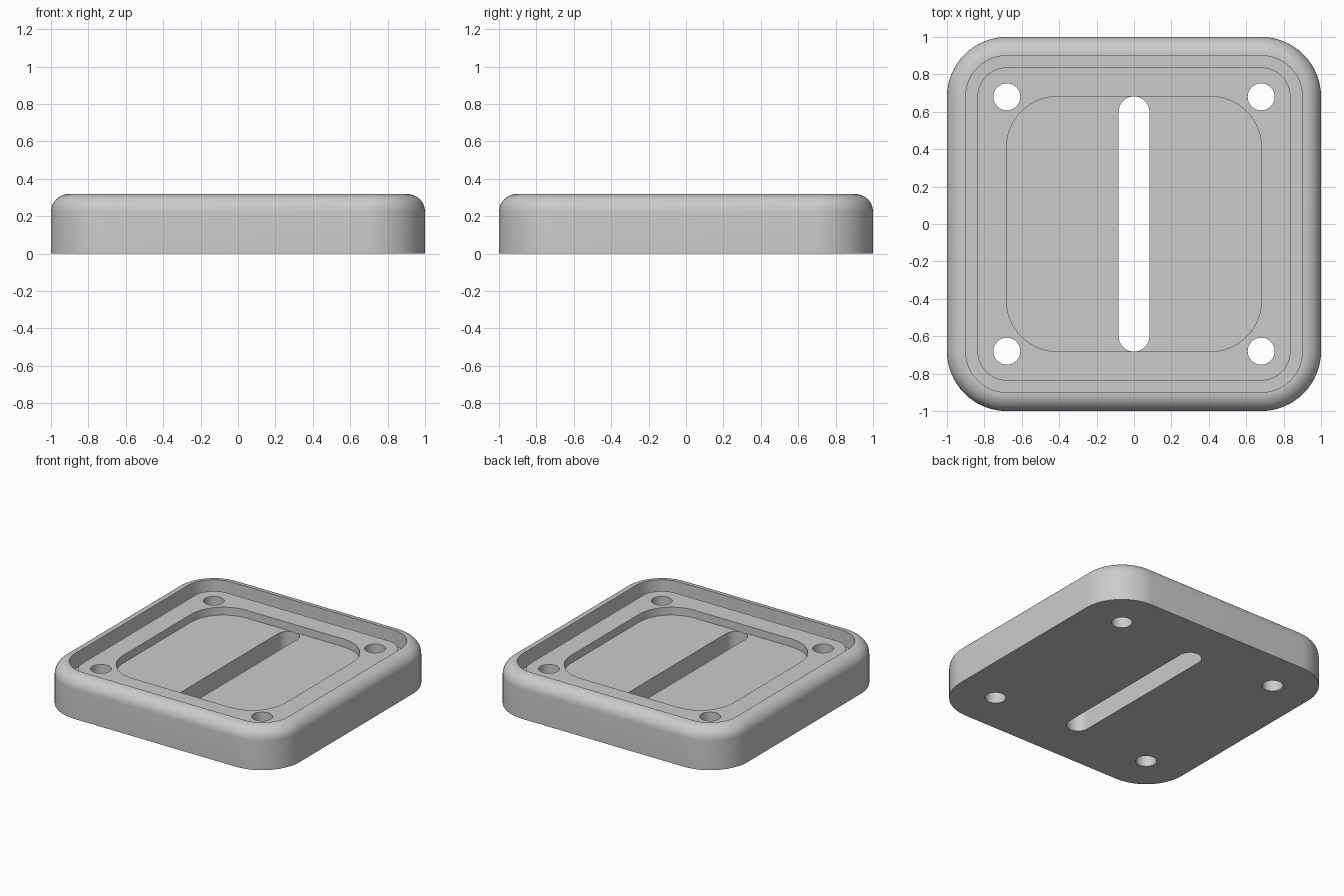
import bpy, bmesh
from math import cos, sin, pi, radians

default = bpy.data.objects.get("Cube")
if default:
    bpy.data.objects.remove(default, do_unlink=True)

HEIGHT, FILLET = 0.318, 0.095
PLATEAU, FLOOR = 0.26, 0.2
CORNER = 0.68      # shared centre of outer corners and screw holes
STEPS = 16

grey = bpy.data.materials.new("light grey")
grey.use_nodes = True
colour = (0.6, 0.6, 0.6, 1)
grey.diffuse_color = colour
grey.node_tree.nodes["Principled BSDF"].inputs["Base Color"].default_value = colour


def outline(hx, hy, r, z):
    """Rounded rectangle, counter-clockwise, same point count for every size."""
    pts = []
    for q, (sx, sy) in enumerate([(1, 1), (-1, 1), (-1, -1), (1, -1)]):
        for i in range(STEPS + 1):
            a = (q + i / STEPS) * pi / 2
            pts.append((sx * (hx - r) + r * cos(a), sy * (hy - r) + r * sin(a), z))
    return pts


def loft(name, rings):
    """Skin a stack of outlines and cap both ends."""
    bm = bmesh.new()
    loops = [[bm.verts.new(p) for p in ring] for ring in rings]
    n = len(loops[0])
    for low, high in zip(loops, loops[1:]):
        for i in range(n):
            j = (i + 1) % n
            bm.faces.new((low[i], low[j], high[j], high[i]))
    bm.faces.new(loops[0][::-1])
    bm.faces.new(loops[-1])
    bmesh.ops.remove_doubles(bm, verts=bm.verts, dist=1e-5)
    bmesh.ops.recalc_face_normals(bm, faces=bm.faces)
    mesh = bpy.data.meshes.new(name)
    bm.to_mesh(mesh)
    bm.free()
    mesh.materials.append(grey)
    obj = bpy.data.objects.new(name, mesh)
    bpy.context.collection.objects.link(obj)
    return obj


def square(half, z, r=None):
    return outline(half, half, half - CORNER if r is None else r, z)


# Base plate: outer wall, rounded rim, seal groove, raised ledge, centre pocket
rings = [square(1, 0)]
for i in range(11):
    a = i / 10 * pi / 2
    rings.append(square(1 - FILLET * (1 - cos(a)), HEIGHT - FILLET * (1 - sin(a))))
rings += [square(0.9, HEIGHT), square(0.9, FLOOR),
          square(0.837, FLOOR), square(0.837, PLATEAU),
          square(0.682, PLATEAU, 0.275), square(0.682, FLOOR, 0.275)]
plate = loft("base_plate", rings)

# Cutters: centre slot and four screw holes
cutters = [loft("slot_cutter", [outline(0.082, 0.682, 0.082, z) for z in (-0.1, 0.5)])]
for sx in (-1, 1):
    for sy in (-1, 1):
        hole = loft("hole_cutter", [outline(0.072, 0.072, 0.072, z) for z in (-0.1, 0.5)])
        hole.location = (sx * CORNER, sy * CORNER, 0)
        cutters.append(hole)

bpy.ops.object.select_all(action='DESELECT')
plate.select_set(True)
bpy.context.view_layer.objects.active = plate
for cutter in cutters:
    cutter.hide_render = True
    mod = plate.modifiers.new("cut", 'BOOLEAN')
    mod.operation = 'DIFFERENCE'
    mod.solver = 'EXACT'
    mod.object = cutter
    bpy.ops.object.modifier_apply(modifier=mod.name)
for cutter in cutters:
    bpy.data.objects.remove(cutter, do_unlink=True)

bpy.ops.object.shade_smooth_by_angle(angle=radians(30))
